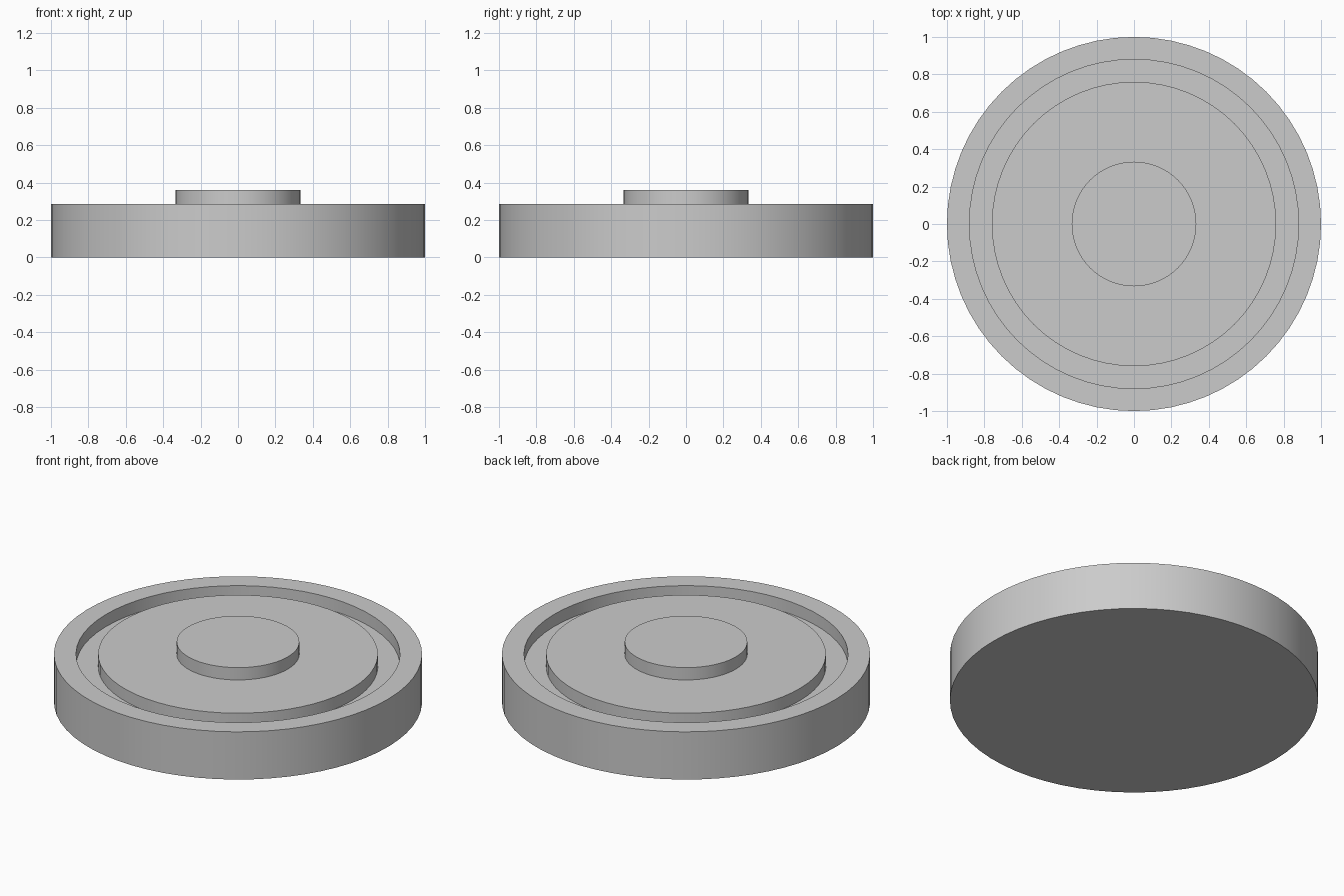
import bpy
import bmesh
from math import cos, sin, tau, radians

cube = bpy.data.objects.get("Cube")
if cube:
    bpy.data.objects.remove(cube, do_unlink=True)

SEGMENTS = 64
RIM_TOP, GROOVE_FLOOR, HUB_TOP = 0.286, 0.213, 0.36

# Plain grey material
grey = bpy.data.materials.new("plain grey")
grey.use_nodes = True
colour = (0.6, 0.6, 0.6, 1)
grey.diffuse_color = colour
grey.node_tree.nodes["Principled BSDF"].inputs["Base Color"].default_value = colour


def lathe(name, profile):
    """Turn a (radius, height) profile around z and cap both ends."""
    bm = bmesh.new()
    rings = [[bm.verts.new((r * cos(tau * i / SEGMENTS), r * sin(tau * i / SEGMENTS), z))
              for i in range(SEGMENTS)] for r, z in profile]
    for low, high in zip(rings, rings[1:]):
        for i in range(SEGMENTS):
            j = (i + 1) % SEGMENTS
            bm.faces.new((low[i], low[j], high[j], high[i]))
    bm.faces.new(rings[0][::-1])
    bm.faces.new(rings[-1])
    mesh = bpy.data.meshes.new(name)
    bm.to_mesh(mesh)
    bm.free()
    mesh.materials.append(grey)
    obj = bpy.data.objects.new(name, mesh)
    bpy.context.collection.objects.link(obj)
    bpy.ops.object.select_all(action="DESELECT")
    obj.select_set(True)
    bpy.context.view_layer.objects.active = obj
    bpy.ops.object.shade_smooth_by_angle(angle=radians(30))
    return obj


# Round body: outer wall, rim, ring groove, raised plate and central hub
lathe("grooved_disc_with_hub", [
    (1, 0), (1, RIM_TOP),
    (0.88, RIM_TOP), (0.88, GROOVE_FLOOR),
    (0.76, GROOVE_FLOOR), (0.76, RIM_TOP),
    (0.333, RIM_TOP), (0.333, HUB_TOP),
])
